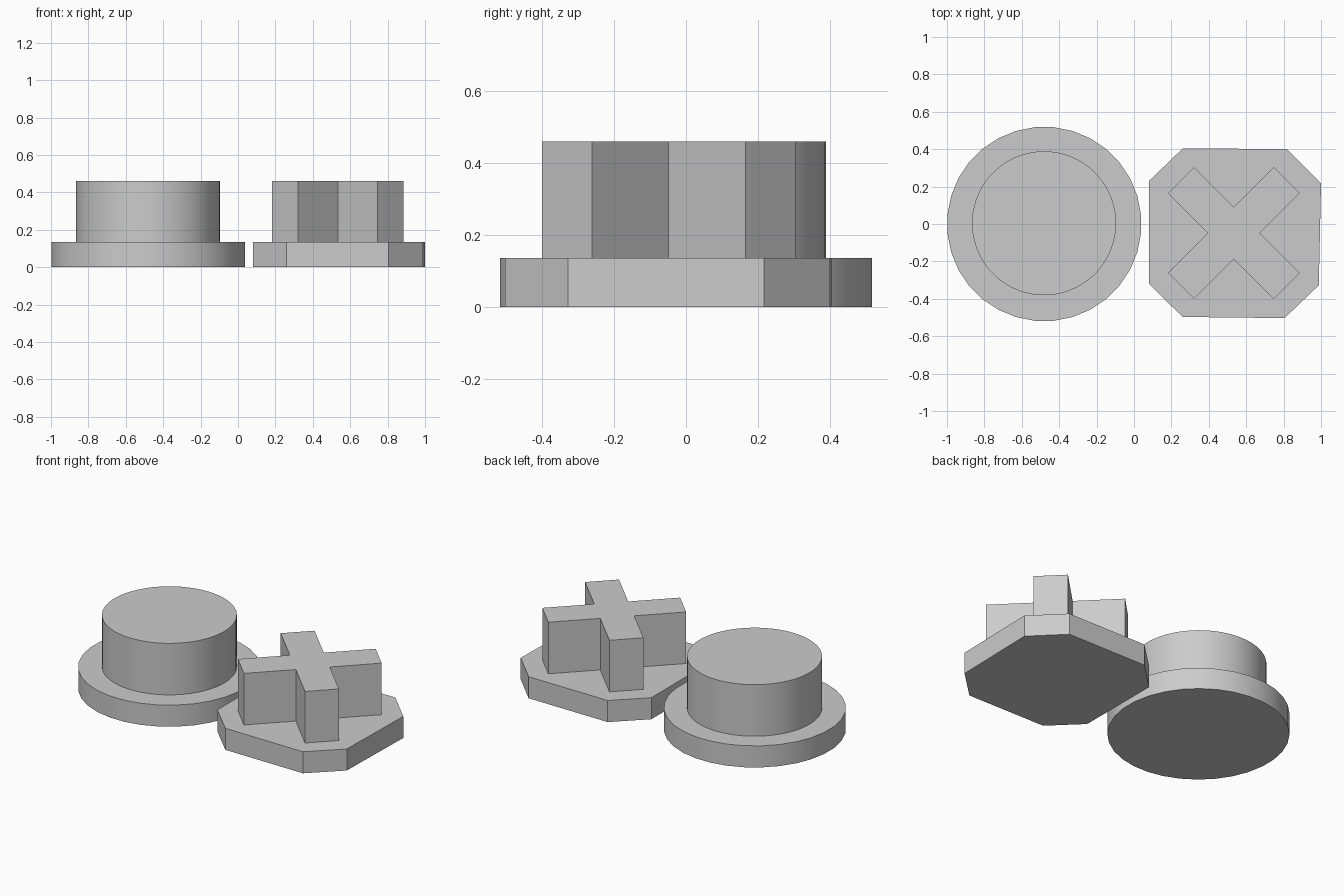
import bpy
import bmesh
from math import radians, cos, sin, tau

default = bpy.data.objects.get("Cube")
if default:
    bpy.data.objects.remove(default, do_unlink=True)

# Single plain grey
grey = bpy.data.materials.new("plain_grey")
grey.use_nodes = True
grey.diffuse_color = (0.6, 0.6, 0.6, 1)
grey.node_tree.nodes["Principled BSDF"].inputs["Base Color"].default_value = (0.6, 0.6, 0.6, 1)


def prism(name, outline, z0, z1, smooth=False):
    """Extrude a counter-clockwise outline from z0 to z1."""
    bm = bmesh.new()
    base = bm.faces.new([bm.verts.new((x, y, z0)) for x, y in outline])
    top = bmesh.ops.extrude_face_region(bm, geom=[base], use_keep_orig=True)["geom"]
    bmesh.ops.translate(bm, vec=(0, 0, z1 - z0),
                        verts=[g for g in top if isinstance(g, bmesh.types.BMVert)])
    bmesh.ops.recalc_face_normals(bm, faces=bm.faces)
    mesh = bpy.data.meshes.new(name)
    bm.to_mesh(mesh)
    bm.free()
    mesh.materials.append(grey)
    obj = bpy.data.objects.new(name, mesh)
    bpy.context.collection.objects.link(obj)
    if smooth:
        bpy.ops.object.select_all(action='DESELECT')
        obj.select_set(True)
        bpy.context.view_layer.objects.active = obj
        bpy.ops.object.shade_smooth_by_angle(angle=radians(30))
    return obj


def circle(cx, cy, radius, sides):
    return [(cx + radius * cos(tau * (i + 0.5) / sides),
             cy + radius * sin(tau * (i + 0.5) / sides)) for i in range(sides)]


PLATE_TOP, POST_TOP = 0.136, 0.461

# Round button: wide flange with a narrower post
prism("round_flange", circle(-0.48, 0, 0.52, 32), 0, PLATE_TOP, True)
prism("round_post", circle(-0.481, 0.004, 0.385, 64), PLATE_TOP, POST_TOP, True)

# Cross button: chamfered square plate
prism("chamfered_plate", [
    (0.26, -0.497), (0.805, -0.503), (0.988, -0.328), (1.0, 0.217),
    (0.817, 0.4), (0.262, 0.405), (0.08, 0.23), (0.08, -0.32)], 0, PLATE_TOP)

# Diagonal cross post: each arm is a notch corner and two tip corners, turned by quarters
CENTRE, INNER, FAR, NEAR = (0.534, -0.048), 0.139, 0.352, 0.213
cross = []
for q in range(4):
    c, s = cos(tau * q / 4), sin(tau * q / 4)
    for x, y in ((INNER, 0), (FAR, NEAR), (NEAR, FAR)):
        cross.append((CENTRE[0] + c * x - s * y, CENTRE[1] + s * x + c * y))
prism("cross_post", cross, PLATE_TOP, POST_TOP)
